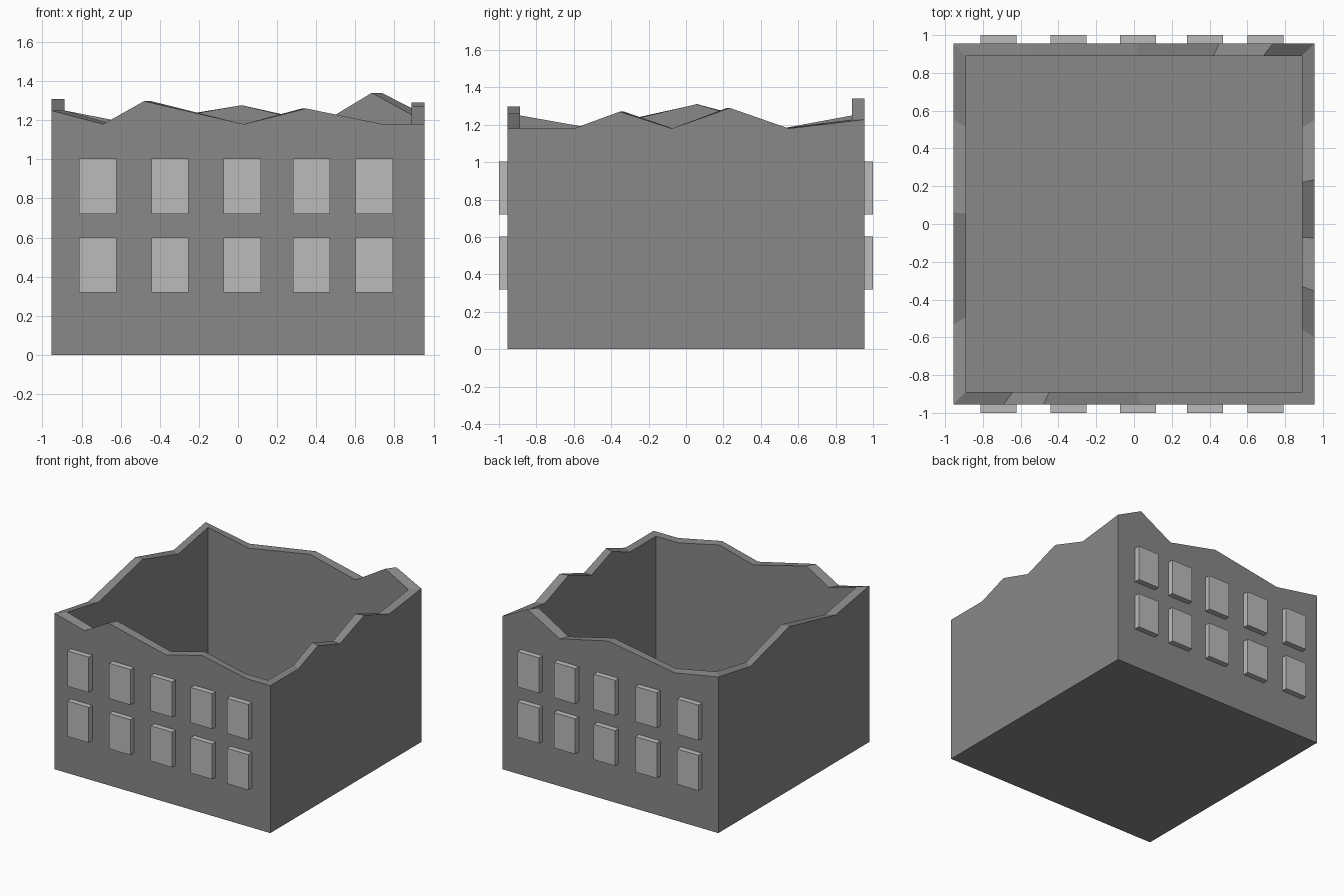
import bpy, bmesh

if "Cube" in bpy.data.objects:
    bpy.data.objects.remove(bpy.data.objects["Cube"])

W = 0.955        # outer half width
INNER = 0.93     # inner ring scale
FLOOR = 0.01     # floor thickness


def material(name, v):
    m = bpy.data.materials.new(name)
    m.diffuse_color = (v, v, v, 1)
    m.use_nodes = True
    m.node_tree.nodes["Principled BSDF"].inputs["Base Color"].default_value = m.diffuse_color
    return m


def make_object(name, bm, mat):
    bmesh.ops.recalc_face_normals(bm, faces=bm.faces)
    me = bpy.data.meshes.new(name)
    bm.to_mesh(me)
    bm.free()
    me.materials.append(mat)
    ob = bpy.data.objects.new(name, me)
    bpy.context.collection.objects.link(ob)
    return ob


wall_mat = material("wall_grey", 0.25)
window_mat = material("window_grey", 0.5)

# Broken wall tops: (position along the wall, height), counter-clockwise from front left
front = [(-W, 1.25), (-0.69, 1.18), (-0.48, 1.298), (0.03, 1.18), (0.35, 1.26), (0.74, 1.18)]
right = [(-W, 1.18), (-0.60, 1.18), (-0.355, 1.27), (-0.075, 1.18), (0.235, 1.29), (0.55, 1.18)]
back = [(W, 1.228), (0.735, 1.34), (0.45, 1.18), (0.02, 1.277), (-0.57, 1.18)]
left = [(W, 1.25), (0.55, 1.18), (0.06, 1.31), (-0.53, 1.18)]
ring = ([(x, -W, z) for x, z in front] + [(W, y, z) for y, z in right]
        + [(x, W, z) for x, z in back] + [(-W, y, z) for y, z in left])

# Ruined shell: outer walls, sloping rim, inner walls, floor and underside
bm = bmesh.new()
rows = [
    [bm.verts.new((x, y, 0)) for x, y, z in ring],
    [bm.verts.new(p) for p in ring],
    [bm.verts.new((x * INNER, y * INNER, z)) for x, y, z in ring],
    [bm.verts.new((x * INNER, y * INNER, FLOOR)) for x, y, z in ring],
]
n = len(ring)
for a, b in zip(rows, rows[1:]):
    for i in range(n):
        j = (i + 1) % n
        bm.faces.new((a[i], a[j], b[j], b[i]))
bm.faces.new(rows[0][::-1])
bm.faces.new(rows[3])
make_object("ruined_walls", bm, wall_mat)

# Window blocks on the front and back
for side, s in (("front", -1), ("back", 1)):
    for row, z in enumerate((0.46, 0.862)):
        for col, x in enumerate((-0.717, -0.347, 0.022, 0.376, 0.697)):
            bm = bmesh.new()
            bmesh.ops.create_cube(bm, size=1)
            bmesh.ops.scale(bm, vec=(0.19, 0.08, 0.283), verts=bm.verts)
            bmesh.ops.translate(bm, vec=(x, s * 0.96, z), verts=bm.verts)
            make_object(f"{side}_window_{row}_{col}", bm, window_mat)
